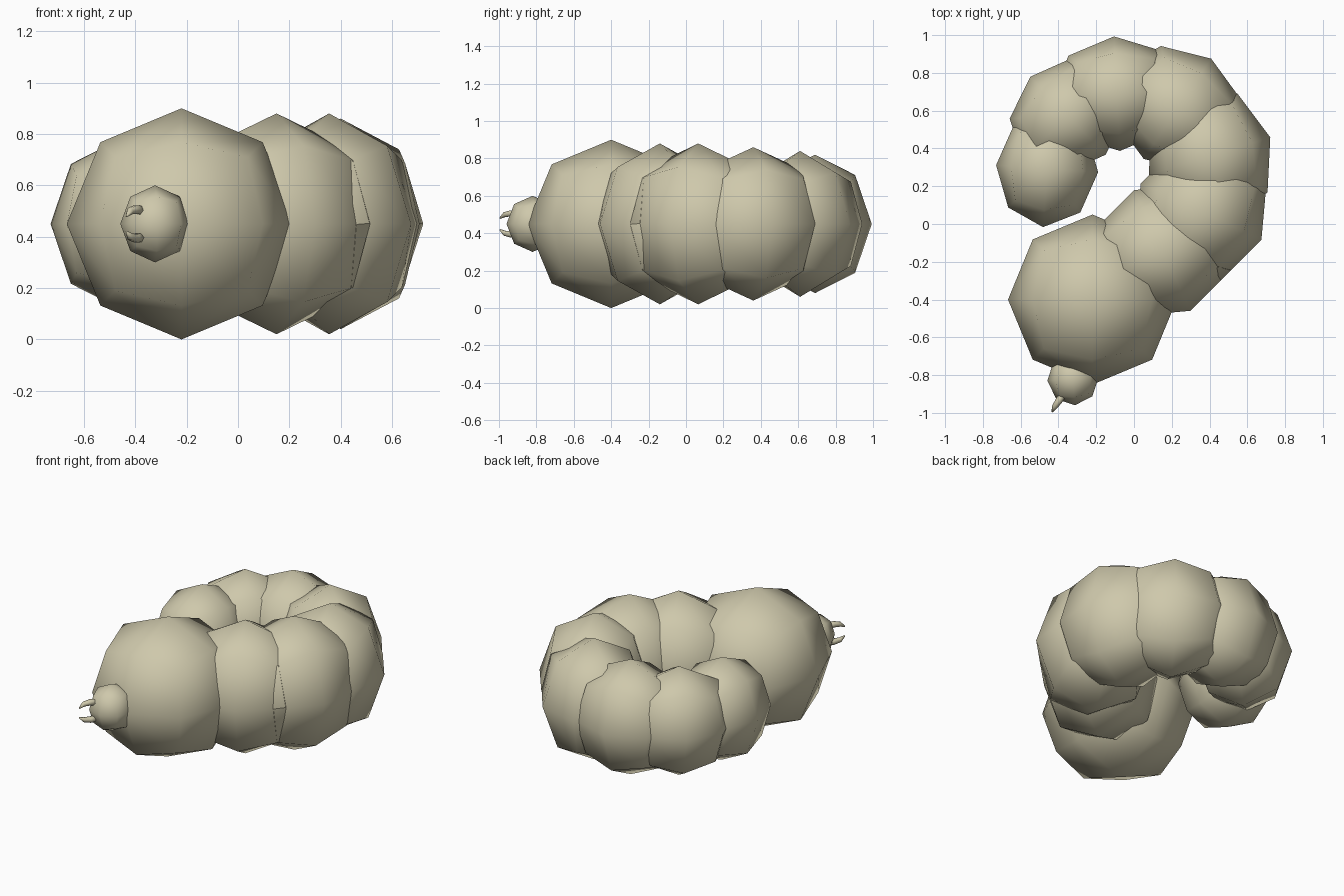
import bpy, bmesh, math
from mathutils import Matrix, Vector

if "Cube" in bpy.data.objects:
    bpy.data.objects.remove(bpy.data.objects["Cube"])

mat = bpy.data.materials.new("pale_khaki")
mat.diffuse_color = (0.62, 0.58, 0.41, 1)
mat.use_nodes = True
mat.node_tree.nodes["Principled BSDF"].inputs["Base Color"].default_value = mat.diffuse_color
MID = 0.45  # height of the body's centre line


def finish(name, bm):
    bmesh.ops.recalc_face_normals(bm, faces=bm.faces)
    for f in bm.faces:
        f.smooth = True
    me = bpy.data.meshes.new(name)
    bm.to_mesh(me)
    bm.free()
    me.materials.append(mat)
    ob = bpy.data.objects.new(name, me)
    bpy.context.collection.objects.link(ob)
    return ob


def ball(name, x, y, size, angle):
    """Low-poly ball: a cube cut once and rounded, scaled and turned about z."""
    bm = bmesh.new()
    bmesh.ops.create_cube(bm, size=2)
    bmesh.ops.subdivide_edges(bm, edges=bm.edges[:], cuts=1, use_grid_fill=True)
    for v in bm.verts:
        v.co.normalize()
    m = (Matrix.Translation((x, y, MID))
         @ Matrix.Rotation(math.radians(angle), 4, 'Z')
         @ Matrix.Diagonal((*size, 1)))
    bmesh.ops.transform(bm, matrix=m, verts=bm.verts)
    return finish(name, bm)


def horn(name, path, radii, sides=6):
    """Tapered bent tube through the path points."""
    bm = bmesh.new()
    rings = []
    for i, p in enumerate(path):
        a, b = path[max(i - 1, 0)], path[min(i + 1, len(path) - 1)]
        q = (Vector(b) - Vector(a)).to_track_quat('Z', 'Y')
        rings.append([bm.verts.new(Vector(p) + q @ Vector((
            radii[i] * math.cos(k * math.tau / sides),
            radii[i] * math.sin(k * math.tau / sides), 0))) for k in range(sides)])
    for r, s in zip(rings, rings[1:]):
        for k in range(sides):
            n = (k + 1) % sides
            bm.faces.new((r[k], r[n], s[n], s[k]))
    bm.faces.new(rings[0])
    bm.faces.new(rings[-1])
    return finish(name, bm)


# front of the body and the small head
ball("thorax", -0.22, -0.40, (0.447, 0.45, 0.45), 0)
ball("head", -0.323, -0.82, (0.136, 0.14, 0.15), 4)

# curled body segments: x, y, height radius, turn (narrow axis faces outward)
segments = [
    (0.15, -0.14, 0.43, -65),
    (0.355, 0.065, 0.43, -25),
    (0.40, 0.36, 0.41, 17),
    (0.23, 0.61, 0.39, 56),
    (-0.09, 0.69, 0.37, 93),
    (-0.35, 0.573, 0.35, 134),
    (-0.46, 0.293, 0.33, 176),
]
for i, (x, y, r, a) in enumerate(segments, 1):
    ball(f"body_segment_{i}", x, y, (0.82 * r, 0.94 * r, r), a)

# pair of mandibles, mirrored above and below the centre line
for name, s in (("upper_mandible", 1), ("lower_mandible", -1)):
    horn(name,
         [(-0.37, -0.89, MID + s * 0.05), (-0.397, -0.935, MID + s * 0.056),
          (-0.42, -0.968, MID + s * 0.05), (-0.434, -0.995, MID + s * 0.03)],
         [0.02, 0.019, 0.015, 0.004])
